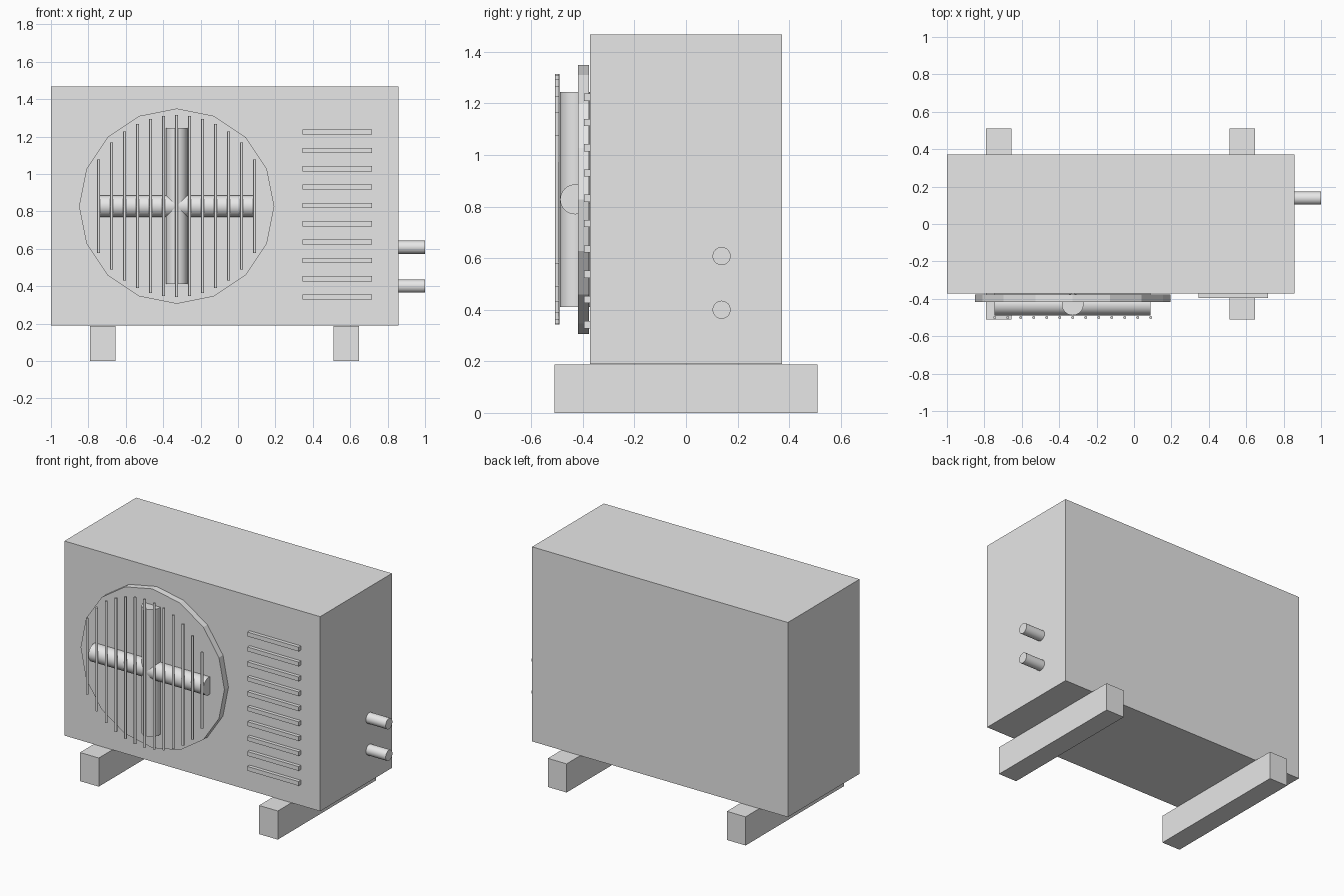
import bpy, math

if "Cube" in bpy.data.objects:
    bpy.data.objects.remove(bpy.data.objects["Cube"])

grey = bpy.data.materials.new("light grey")
grey.diffuse_color = (0.8, 0.8, 0.8, 1)
grey.use_nodes = True
grey.node_tree.nodes["Principled BSDF"].inputs["Base Color"].default_value = grey.diffuse_color


def box(name, x0, x1, y0, y1, z0, z1):
    bpy.ops.mesh.primitive_cube_add(size=1, location=((x0 + x1) / 2, (y0 + y1) / 2, (z0 + z1) / 2))
    ob = bpy.context.object
    ob.name = name
    ob.scale = (x1 - x0, y1 - y0, z1 - z0)
    bpy.ops.object.transform_apply(location=False, rotation=False, scale=True)
    ob.data.materials.append(grey)
    return ob


def rod(name, centre, radius, length, axis, sides=32, smooth=True):
    rot = {"x": (0, math.pi / 2, 0), "y": (math.pi / 2, 0, 0), "z": (0, 0, 0)}[axis]
    bpy.ops.mesh.primitive_cylinder_add(vertices=sides, radius=radius, depth=length,
                                        location=centre, rotation=rot)
    ob = bpy.context.object
    ob.name = name
    ob.data.materials.append(grey)
    if smooth:
        bpy.ops.object.shade_smooth_by_angle(angle=math.radians(50))
    return ob


FX, FZ = -0.328, 0.828   # fan centre

# Casing and its two support feet
box("casing", -1.0, 0.857, -0.372, 0.372, 0.19, 1.467)
for side, x in (("left", -0.722), ("right", 0.578)):
    box(side + "_foot", x - 0.068, x + 0.068, -0.51, 0.51, 0.0, 0.188)

# Sixteen-sided fan plate
rod("fan_plate", (FX, -0.397, FZ), 0.522, 0.042, "y", 16, False)

# Crossed fan blades
rod("fan_blade_horizontal", (FX, -0.43, FZ), 0.058, 0.834, "x")
rod("fan_blade_vertical", (FX, -0.43, FZ), 0.058, 0.834, "z")

# Grille bars, trimmed to a circle
for i in range(-6, 7):
    dx = i * 0.0695
    half = math.sqrt(0.486 ** 2 - dx ** 2)
    rod(f"grille_bar_{i + 7}", (FX + dx, -0.5, FZ), 0.0085, 2 * half, "z", 8)

# Vent slats
for i in range(10):
    z = 0.342 + i * 0.098
    box(f"vent_slat_{i + 1}", 0.345, 0.717, -0.395, -0.365, z - 0.014, z + 0.014)

# Pipe stubs on the right side
for name, z in (("upper_pipe", 0.608), ("lower_pipe", 0.40)):
    rod(name, (0.92, 0.138, z), 0.035, 0.16, "x")
